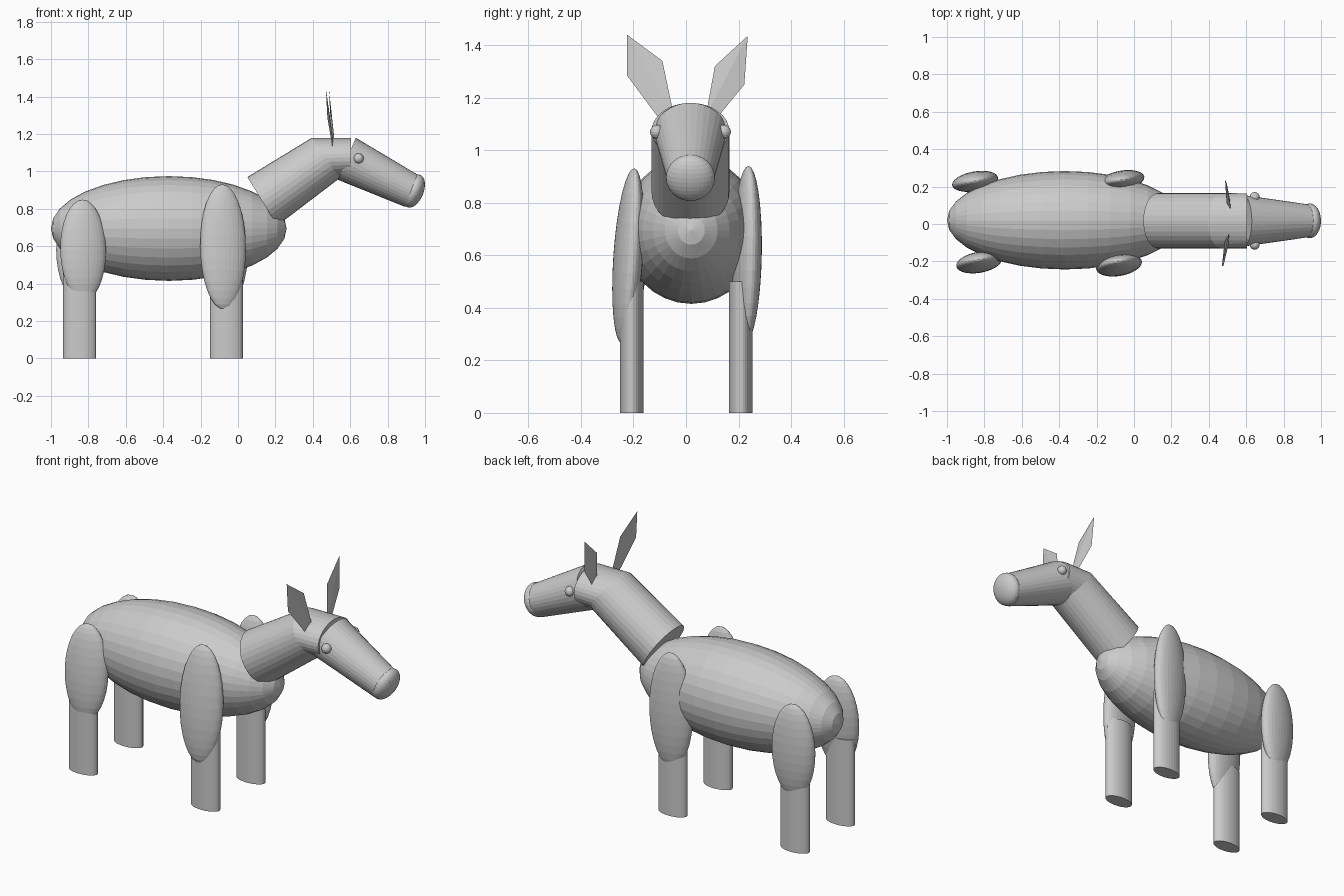
import bpy, bmesh
from math import sin, cos, pi, radians
from mathutils import Matrix, Vector, Euler

if "Cube" in bpy.data.objects:
    bpy.data.objects.remove(bpy.data.objects["Cube"])

CY = 0.017   # centre line of body, neck and head


def finish(name, bm):
    bmesh.ops.recalc_face_normals(bm, faces=bm.faces)
    me = bpy.data.meshes.new(name)
    bm.to_mesh(me)
    bm.free()
    ob = bpy.data.objects.new(name, me)
    bpy.context.collection.objects.link(ob)
    return ob


def ellipsoid(name, loc, radii, rot=(0, 0, 0), seg=32, rings=16, pole_x=False):
    bm = bmesh.new()
    pre = Matrix.Rotation(pi / 2, 4, 'Y') if pole_x else Matrix()
    bmesh.ops.create_uvsphere(bm, u_segments=seg, v_segments=rings, radius=1, matrix=pre)
    eul = Euler([radians(a) for a in rot]).to_matrix().to_4x4()
    bm.transform(Matrix.Translation(loc) @ eul @ Matrix.Diagonal((*radii, 1)))
    return finish(name, bm)


def loft(name, sections, y, n=32):
    """Closed tube through oval sections: (x, z) of two opposite points and a half width."""
    bm = bmesh.new()
    loops = []
    for (x1, z1), (x2, z2), w in sections:
        c = Vector(((x1 + x2) / 2, y, (z1 + z2) / 2))
        v = Vector(((x1 - x2) / 2, 0, (z1 - z2) / 2))
        loops.append([bm.verts.new(c + v * cos(2 * pi * i / n) + Vector((0, w * sin(2 * pi * i / n), 0)))
                      for i in range(n)])
    for a, b in zip(loops, loops[1:]):
        for i in range(n):
            j = (i + 1) % n
            bm.faces.new((a[i], a[j], b[j], b[i]))
    bm.faces.new(loops[0])
    bm.faces.new(loops[-1])
    return finish(name, bm)


# barrel body
ellipsoid("body", (-0.37, 0.02, 0.695), (0.63, 0.263, 0.28), pole_x=True)

# neck bending into the back of the head
loft("neck", [((0.05, 0.97), (0.21, 0.71), 0.148),
              ((0.395, 1.18), (0.545, 0.965), 0.148),
              ((0.605, 1.18), (0.605, 0.97), 0.147)], CY)

# tapered head and rounded muzzle
loft("head", [((0.63, 1.18), (0.535, 0.955), 0.138),
              ((0.965, 0.98), (0.895, 0.81), 0.088)], CY)
ellipsoid("muzzle", (0.94, CY, 0.895), (0.052, 0.093, 0.093), rot=(0, 22, 0))

# eyes and nostrils
for s, side in ((-1, "right"), (1, "left")):
    ellipsoid("eye_" + side, (0.645, CY + s * 0.127, 1.07), (0.027, 0.027, 0.027), seg=16, rings=8)
    ellipsoid("nostril_" + side, (0.982, CY + s * 0.043, 0.935), (0.01, 0.012, 0.012), seg=12, rings=6)

# flat leaf-shaped ears, folded along the middle
ears = {
    "ear_right": [(0.51, -0.05, 1.15), (0.485, -0.09, 1.34), (0.47, -0.225, 1.44),
                  (0.478, -0.225, 1.285), (0.505, -0.11, 1.13)],
    "ear_left": [(0.52, 0.075, 1.13), (0.495, 0.11, 1.32), (0.487, 0.235, 1.435),
                 (0.495, 0.222, 1.25), (0.515, 0.12, 1.125)],
}
for name, pts in ears.items():
    bm = bmesh.new()
    v = [bm.verts.new(p) for p in pts]
    bm.faces.new((v[0], v[1], v[2]))
    bm.faces.new((v[0], v[2], v[3], v[4]))
    finish(name, bm)

# legs: flattened thigh over an oval post (thigh x, y, z, height radius, tilt, post x)
legs = {
    "front_right": (-0.08, -0.220, 0.597, 0.335, -4, -0.062),
    "front_left": (-0.067, 0.232, 0.605, 0.335, -1, -0.062),
    "rear_right": (-0.828, -0.205, 0.58, 0.27, -4, -0.847),
    "rear_left": (-0.85, 0.228, 0.58, 0.27, -1, -0.847),
}
for name, (x, y, z, h, tilt, px) in legs.items():
    ellipsoid(name + "_thigh", (x, y, z), (0.124, 0.053, h), rot=(tilt, 0, 10))
    loft(name + "_lower_leg", [((px + 0.088, 0.0), (px - 0.088, 0.0), 0.045),
                               ((px + 0.088, 0.5), (px - 0.088, 0.5), 0.045)],
         0.208 if y > 0 else -0.207)
